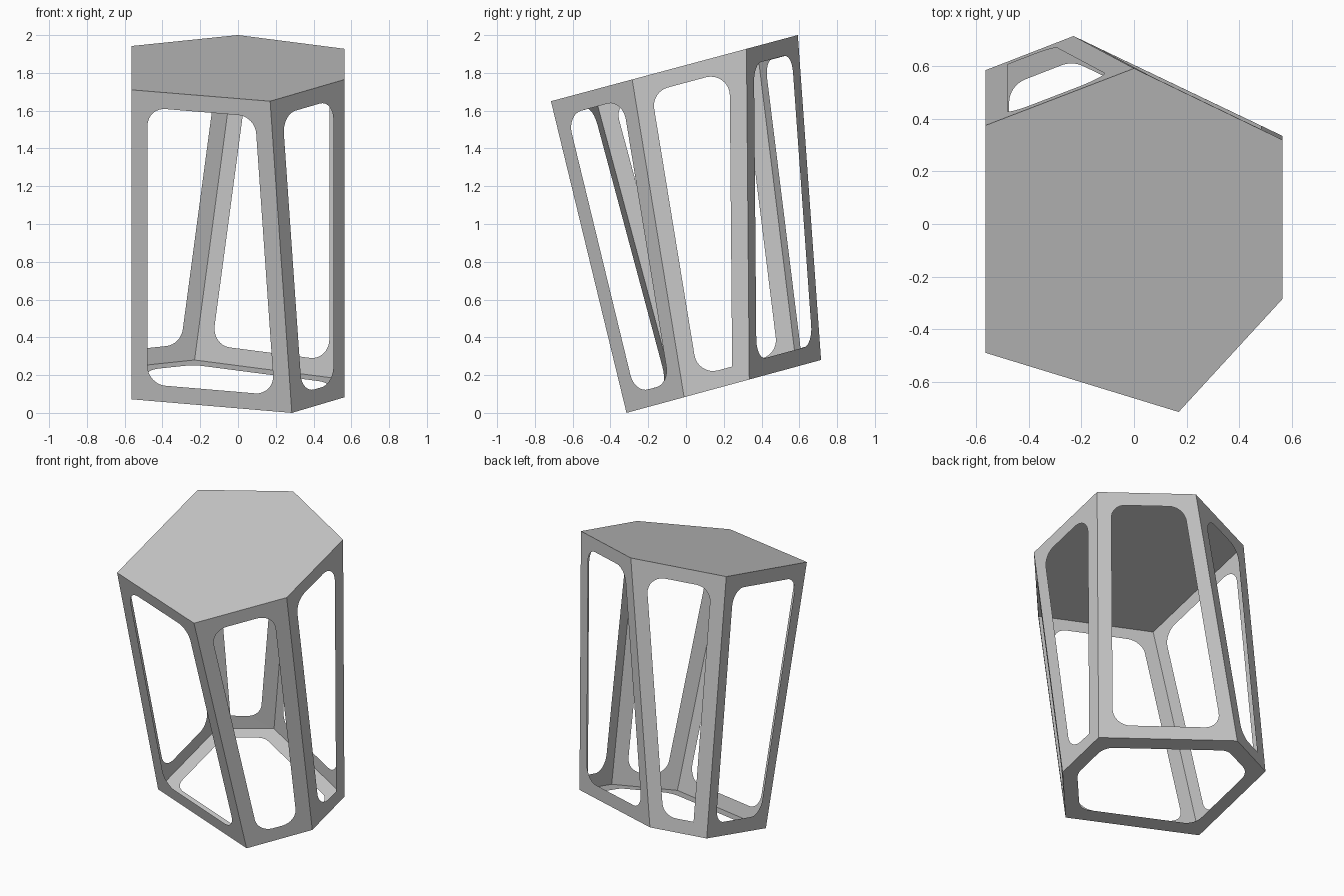
import bpy, bmesh
from math import tan, sin
from mathutils import Vector

if "Cube" in bpy.data.objects:
    bpy.data.objects.remove(bpy.data.objects["Cube"], do_unlink=True)

BORDER, RADIUS, STEPS = 0.09, 0.1, 8
GREY = (0.58, 0.58, 0.58, 1)

grey = bpy.data.materials.new("Light Grey")
grey.use_nodes = True
grey.diffuse_color = GREY
grey.node_tree.nodes["Principled BSDF"].inputs["Base Color"].default_value = GREY


# Hexagon outlines, counterclockwise from the back right, each lying on a tilted plane
def outline(points, z0, y0, slope):
    return [Vector((x, y, z0 + slope * (y - y0))) for x, y in points]


top = outline([(-0.565, 0.375), (-0.565, -0.49), (0.17, -0.715), (0.565, -0.285),
               (0.565, 0.32), (0.0, 0.592)], 1.65, -0.715, 0.268)
bottom = outline([(-0.565, 0.585), (-0.565, -0.05), (0.285, -0.315), (0.565, -0.01),
                  (0.565, 0.335), (-0.23, 0.715)], 0.0, -0.315, 0.272)


def window_corner(prev, here, nxt, rounded):
    """Inner points of one window corner, inset from the panel outline."""
    a, b = (prev - here).normalized(), (nxt - here).normalized()
    angle = a.angle(b)
    inner = here + (a + b) * BORDER / sin(angle)
    if not rounded:
        return [inner]
    reach = RADIUS / tan(angle / 2)
    centre = inner + (a + b).normalized() * RADIUS / sin(angle / 2)
    start = (inner + a * reach - centre).normalized()
    end = (inner + b * reach - centre).normalized()
    return [centre + start.slerp(end, i / STEPS) * RADIUS for i in range(STEPS + 1)]


def make_object(name, bm):
    mesh = bpy.data.meshes.new(name)
    bm.to_mesh(mesh)
    bm.free()
    mesh.materials.append(grey)
    obj = bpy.data.objects.new(name, mesh)
    bpy.context.collection.objects.link(obj)


def framed_panel(name, corners, square=()):
    """Flat panel with a rounded window; 'square' lists unrounded corners."""
    bm = bmesh.new()
    n = len(corners)
    outer = [bm.verts.new(c) for c in corners]
    arcs = [[bm.verts.new(p) for p in window_corner(
        corners[i - 1], corners[i], corners[(i + 1) % n], i not in square)] for i in range(n)]
    for i in range(n):
        j = (i + 1) % n
        for p, q in zip(arcs[i], arcs[i][1:]):
            bm.faces.new((outer[i], q, p))
        bm.faces.new((outer[i], outer[j], arcs[j][0], arcs[i][-1]))
    make_object(name, bm)


# Solid sloping lid
lid = bmesh.new()
lid.faces.new([lid.verts.new(p) for p in top])
make_object("top_lid", lid)

# Open floor frame, facing down
framed_panel("floor_frame", bottom[::-1])

# Six leaning side frames; the two narrowest have one square lower corner
names = ["right", "front", "front_left", "left", "back_left", "back_right"]
square_corners = {"left": [1], "back_right": [1]}
for i, side in enumerate(names):
    j = (i + 1) % 6
    framed_panel(side + "_side_frame", [bottom[i], bottom[j], top[j], top[i]],
                 square_corners.get(side, ()))
